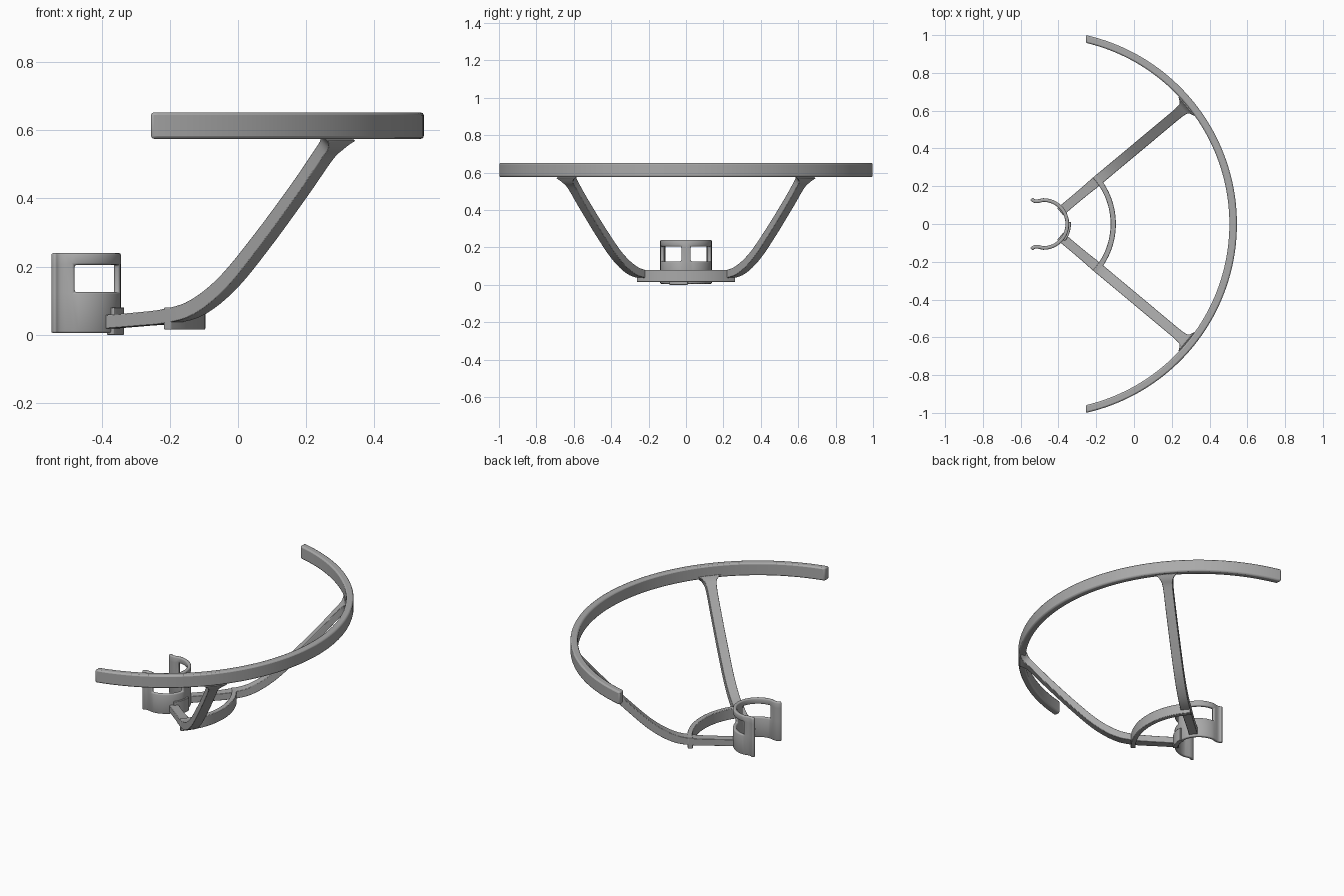
import bpy, bmesh, math
from mathutils import Vector

cube = bpy.data.objects.get("Cube")
if cube:
    bpy.data.objects.remove(cube)

grey = bpy.data.materials.new("plastic grey")
grey.use_nodes = True
COLOR = (0.4, 0.4, 0.4, 1)
grey.diffuse_color = COLOR
grey.node_tree.nodes["Principled BSDF"].inputs["Base Color"].default_value = COLOR
UP = Vector((0, 0, 1))


def finish(name, bm, bevel=0, segments=2, thickness=0):
    """Turn a bmesh into a smooth-shaded object with baked modifiers."""
    bmesh.ops.recalc_face_normals(bm, faces=bm.faces)
    mesh = bpy.data.meshes.new(name)
    bm.to_mesh(mesh)
    bm.free()
    mesh.materials.append(grey)
    ob = bpy.data.objects.new(name, mesh)
    bpy.context.collection.objects.link(ob)
    bpy.ops.object.select_all(action='DESELECT')
    ob.select_set(True)
    bpy.context.view_layer.objects.active = ob
    if thickness:
        mod = ob.modifiers.new("wall", 'SOLIDIFY')
        mod.thickness = thickness
        mod.offset = 0
        mod.use_even_offset = True
    if bevel:
        mod = ob.modifiers.new("rounding", 'BEVEL')
        mod.width = bevel
        mod.segments = segments
        mod.limit_method = 'ANGLE'
        mod.angle_limit = math.radians(50)
    bpy.ops.object.shade_smooth_by_angle(angle=math.radians(35))
    return ob


def loft(sections):
    """Skin a list of equal-sized closed sections and cap both ends."""
    bm = bmesh.new()
    rings = [[bm.verts.new(p) for p in s] for s in sections]
    n = len(rings[0])
    for a, b in zip(rings, rings[1:]):
        for i in range(n):
            j = (i + 1) % n
            bm.faces.new((a[i], a[j], b[j], b[i]))
    bm.faces.new(rings[0])
    bm.faces.new(rings[-1])
    return bm


def arc_bar(cx, r_in, r_out, z0, z1, start, end, steps):
    """Rectangular bar bent round a vertical axis at x = cx."""
    sections = []
    for i in range(steps + 1):
        a = math.radians(start + (end - start) * i / steps)
        c, s = math.cos(a), math.sin(a)
        sections.append([(cx + r * c, r * s, z) for r, z in
                         ((r_in, z0), (r_out, z0), (r_out, z1), (r_in, z1))])
    return loft(sections)


# Outer guard ring, its ends trimmed square to x
bm = arc_bar(-0.48, 0.985, 1.025, 0.575, 0.652, -85, 85, 96)
cut = bmesh.ops.bisect_plane(bm, geom=bm.verts[:] + bm.edges[:] + bm.faces[:],
                             plane_co=(-0.255, 0, 0), plane_no=(-1, 0, 0), clear_outer=True)
bmesh.ops.holes_fill(bm, edges=[e for e in bm.edges if e.is_boundary])
finish("guard_ring", bm, 0.008)

# Inner brace between the two arms
finish("inner_brace", arc_bar(-0.49, 0.366, 0.394, 0.015, 0.08, -42, 42, 40), 0.003)


# Swept arms: x, z, width and thickness along each centreline
def catmull(p, q, r, s, t):
    return tuple(0.5 * (2 * b + (c - a) * t + (2 * a - 5 * b + 4 * c - d) * t ** 2
                        + (3 * b - a - 3 * c + d) * t ** 3)
                 for a, b, c, d in zip(p, q, r, s))


STATIONS = [(-0.39, 0.037, 0.05, 0.04), (-0.28, 0.046, 0.05, 0.04),
            (-0.2, 0.055, 0.055, 0.042), (-0.12, 0.08, 0.055, 0.044),
            (-0.03, 0.152, 0.055, 0.042), (0.07, 0.274, 0.055, 0.04),
            (0.18, 0.424, 0.055, 0.038), (0.25, 0.526, 0.057, 0.038),
            (0.277, 0.56, 0.075, 0.042), (0.29, 0.582, 0.13, 0.045)]
SLOPE = 0.835


def arm(name, side):
    pts = [STATIONS[0]] + STATIONS + [STATIONS[-1]]
    path = [catmull(*pts[i:i + 4], k / 6) for i in range(len(pts) - 3) for k in range(6)]
    path.append(STATIONS[-1])
    centres = [Vector((x, side * (0.08 + SLOPE * (x + 0.373)), z)) for x, z, w, t in path]
    across = Vector((-side * SLOPE, 1, 0)).normalized()
    sections = []
    for i, (x, z, w, t) in enumerate(path):
        tangent = centres[min(i + 1, len(path) - 1)] - centres[max(i - 1, 0)]
        normal = tangent.cross(across).normalized()
        sections.append([centres[i] + across * (u * w / 2) + normal * (v * t / 2)
                         for u, v in ((-1, -1), (1, -1), (1, 1), (-1, 1))])
    finish(name, loft(sections), 0.004)


arm("left_rear_arm", 1)
arm("right_front_arm", -1)

# Spring clip: a bent wall with two windows and flared lips
CLIP_X, CLIP_R = -0.48, 0.127
lip = [(-0.543, 0.134), (-0.535, 0.125), (-0.522, 0.12), (-0.505, 0.121)]
angles = [90 - 79 * i / 16 for i in range(17)]
half = lip + [(CLIP_X + CLIP_R * math.cos(math.radians(a)),
               CLIP_R * math.sin(math.radians(a))) for a in angles]
outline = half + [(CLIP_X + CLIP_R, 0)] + [(x, -y) for x, y in reversed(half)]
levels = [0.005, 0.125, 0.205, 0.24]
bm = bmesh.new()
grid = [[bm.verts.new((x, y, z)) for z in levels] for x, y in outline]
window_start, window_end = len(lip), len(half) - 1
last = len(outline) - 1
for i in range(last):
    mirrored = min(i, last - 1 - i)
    for k in range(len(levels) - 1):
        if k == 1 and window_start <= mirrored < window_end:
            continue
        bm.faces.new((grid[i][k], grid[i + 1][k], grid[i + 1][k + 1], grid[i][k + 1]))
finish("spring_clip", bm, 0.006, 2, 0.019)

# Locating rib on the back of the clip
finish("clip_rib", arc_bar(CLIP_X, 0.12, 0.146, 0, 0.08, -38, 4, 12), 0.002)
